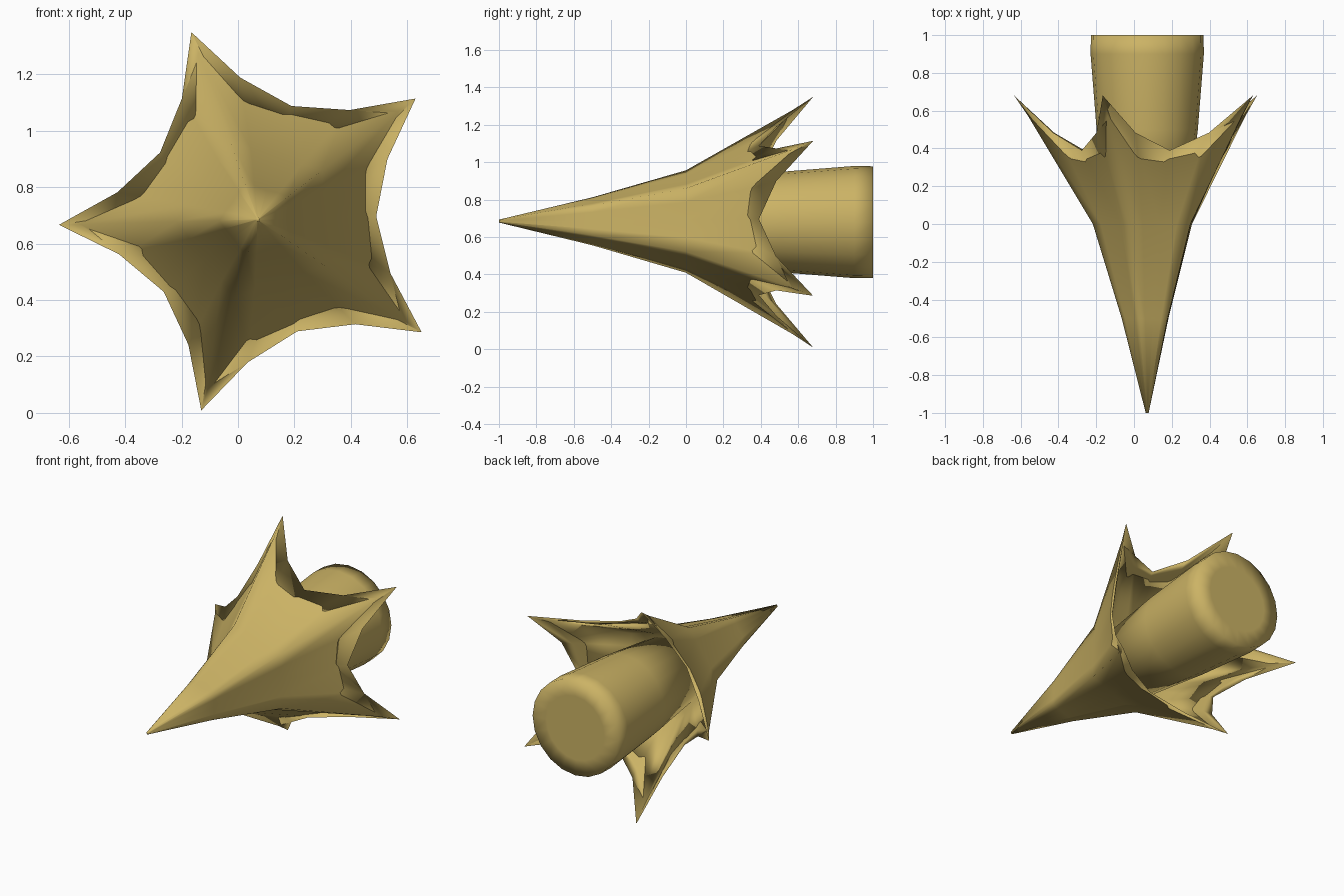
import bpy, bmesh
from math import cos, sin, radians, tau

if "Cube" in bpy.data.objects:
    bpy.data.objects.remove(bpy.data.objects["Cube"])

CX, CZ = 0.07, 0.685      # axis of the whole model, running along y

gold = bpy.data.materials.new("gold")
gold.diffuse_color = (0.6, 0.45, 0.13, 1)
gold.use_nodes = True
gold.node_tree.nodes["Principled BSDF"].inputs["Base Color"].default_value = gold.diffuse_color


def loft(name, rings):
    """Skin a list of equal-length point rings, capping both ends."""
    bm = bmesh.new()
    loops = [[bm.verts.new(p) for p in ring] for ring in rings]
    n = len(loops[0])
    for a, b in zip(loops, loops[1:]):
        for i in range(n):
            j = (i + 1) % n
            bm.faces.new((a[i], a[j], b[j], b[i]))
    bm.faces.new(loops[0])
    bm.faces.new(loops[-1])
    bmesh.ops.recalc_face_normals(bm, faces=bm.faces)
    for f in bm.faces:
        f.smooth = True
    me = bpy.data.meshes.new(name)
    bm.to_mesh(me)
    bm.free()
    me.materials.append(gold)
    ob = bpy.data.objects.new(name, me)
    bpy.context.collection.objects.link(ob)
    return ob


def star_ring(ridge, side, valley, spread=14):
    """Five-fold ring; each argument is (radius, y)."""
    pts = []
    for k in range(5):
        base = 37.5 + 72 * k
        for off, (r, y) in ((-spread, side), (0, ridge), (spread, side), (36, valley)):
            a = radians(base + off)
            pts.append((CX + r * cos(a), y, CZ + r * sin(a)))
    return pts


# pointed head: outer skin, flared rim, then the hollow inside
loft("pointed_petal_head", [
    star_ring((0.008, -1.0), (0.008, -1.0), (0.007, -1.0)),
    star_ring((0.135, -0.5), (0.12, -0.5), (0.108, -0.5)),
    star_ring((0.288, 0.0), (0.252, 0.0), (0.232, 0.0)),
    star_ring((0.63, 0.57), (0.462, 0.43), (0.40, 0.365), 12.5),
    star_ring((0.705, 0.68), (0.507, 0.483), (0.42, 0.39), 12.5),
    star_ring((0.30, 0.10), (0.262, 0.10), (0.235, 0.10)),
    star_ring((0.10, 0.09), (0.10, 0.09), (0.10, 0.09)),
])

# stem: round shaft with an inset end cap
SIDES = 20
loft("stem", [
    [(CX + r * cos(tau * i / SIDES), y, CZ - 0.005 + r * sin(tau * i / SIDES))
     for i in range(SIDES)]
    for y, r in ((0.09, 0.22), (0.5, 0.268), (0.9, 0.30), (1.0, 0.298), (1.0, 0.2))
])
